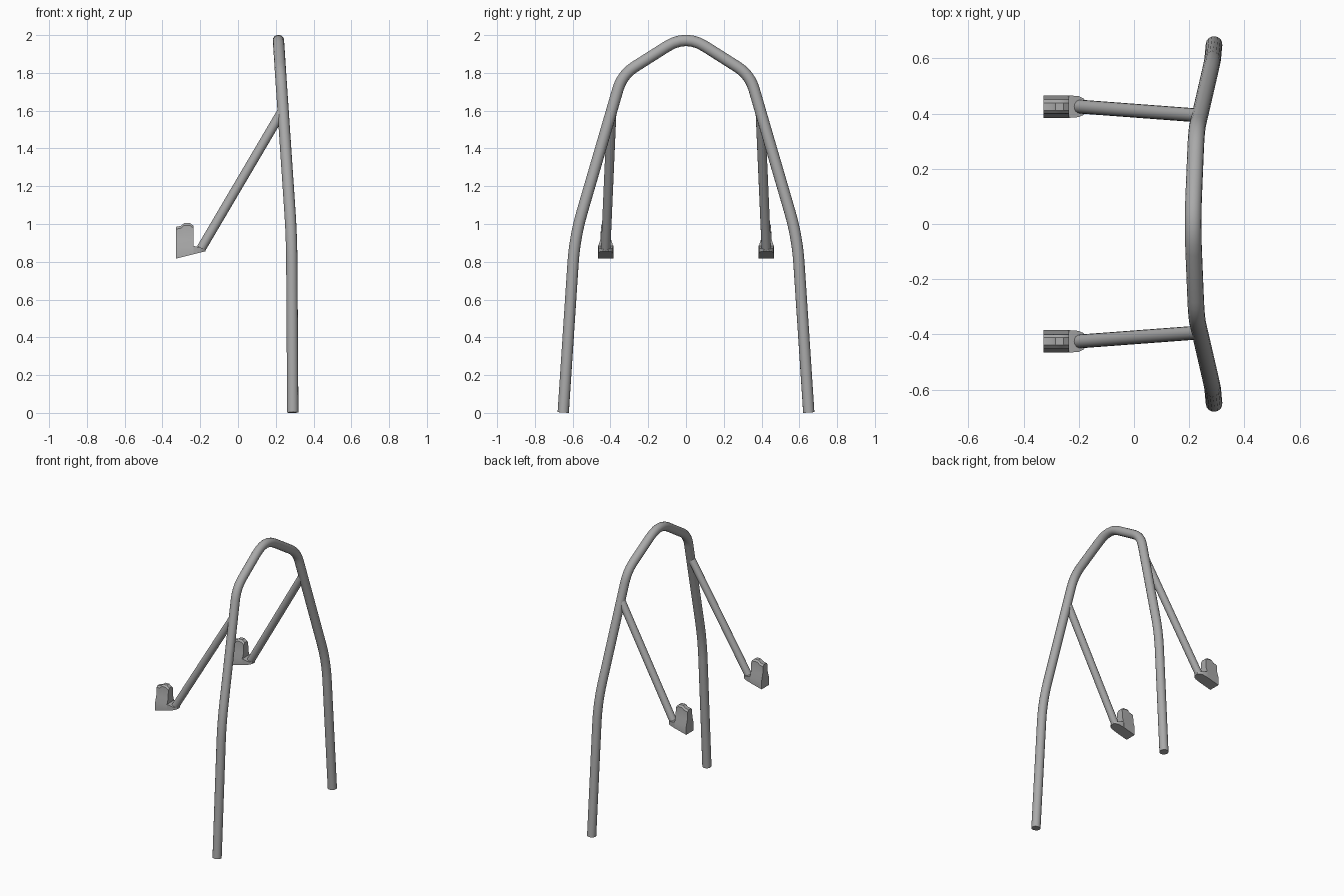
import bpy
import bmesh
from mathutils import Vector

cube = bpy.data.objects.get("Cube")
if cube:
    bpy.data.objects.remove(cube, do_unlink=True)

grey = bpy.data.materials.new("steel_grey")
grey.use_nodes = True
colour = (0.4, 0.4, 0.4, 1)
grey.diffuse_color = colour
grey.node_tree.nodes["Principled BSDF"].inputs["Base Color"].default_value = colour


def smooth(obj):
    bpy.ops.object.select_all(action="DESELECT")
    obj.select_set(True)
    bpy.context.view_layer.objects.active = obj
    bpy.ops.object.shade_smooth_by_angle(angle=0.6)


def fillet(points, lengths, steps=6):
    """Round the inner corners of a polyline."""
    path = [points[0]]
    for i, length in enumerate(lengths, 1):
        corner = points[i]
        a = corner + (points[i - 1] - corner).normalized() * length
        b = corner + (points[i + 1] - corner).normalized() * length
        for s in range(steps + 1):
            t = s / steps
            path.append(a.lerp(corner, t).lerp(corner.lerp(b, t), t))
    return path + [points[-1]]


def tube(name, path, radius):
    curve = bpy.data.curves.new(name, "CURVE")
    curve.dimensions = "3D"
    curve.bevel_depth = radius
    curve.bevel_resolution = 6
    curve.use_fill_caps = True
    spline = curve.splines.new("POLY")
    spline.points.add(len(path) - 1)
    for point, co in zip(spline.points, path):
        point.co = (*co, 1)
    obj = bpy.data.objects.new(name, curve)
    bpy.context.collection.objects.link(obj)
    curve.materials.append(grey)
    bpy.ops.object.select_all(action="DESELECT")
    obj.select_set(True)
    bpy.context.view_layer.objects.active = obj
    bpy.ops.object.convert(target="MESH")
    smooth(bpy.context.object)


def loft(name, sections):
    """Skin a row of cross-sections with equal point counts."""
    bm = bmesh.new()
    rings = [[bm.verts.new(p) for p in ring] for ring in sections]
    for r, s in zip(rings, rings[1:]):
        for i in range(len(r)):
            j = (i + 1) % len(r)
            bm.faces.new((r[i], r[j], s[j], s[i]))
    bm.faces.new(rings[0])
    bm.faces.new(rings[-1])
    bmesh.ops.recalc_face_normals(bm, faces=bm.faces)
    mesh = bpy.data.meshes.new(name)
    bm.to_mesh(mesh)
    bm.free()
    mesh.materials.append(grey)
    obj = bpy.data.objects.new(name, mesh)
    bpy.context.collection.objects.link(obj)
    smooth(obj)


def mirrored(x, y, half):
    """Closed cross-section from (offset, height) points of one half."""
    return ([(x, y + w, z) for w, z in half]
            + [(x, y - w, z) for w, z in reversed(half)])


# Main hoop, bent at the shoulders, upper corners and crown
side = [Vector((0.29, 0.65, 0.002)), Vector((0.284, 0.589, 0.93)),
        Vector((0.226, 0.338, 1.79))]
crown = Vector((0.212, 0, 2.004))
other = [Vector((p.x, -p.y, p.z)) for p in reversed(side)]
tube("main_hoop", fillet(side + [crown] + other,
                         [0.14, 0.08, 0.12, 0.08, 0.14]), 0.03)

for s, label in ((1, "rear"), (-1, "front")):
    y = s * 0.425

    # Diagonal brace
    tube(label + "_brace", [Vector((0.235, s * 0.393, 1.6)),
                            Vector((-0.195, y, 0.87))], 0.025)

    # Mounting foot: upright with a raised, narrowed top
    upright = []
    for x, top in ((-0.328, 0.985), (-0.302, 0.99), (-0.285, 1.005),
                   (-0.255, 1.005), (-0.235, 0.99)):
        low = 0.817 + (x + 0.328) * 0.25
        upright.append(mirrored(x, y, [(0.041, low), (0.041, 0.877),
                                       (0.028, 0.92), (0.025, top - 0.012),
                                       (0.014, top)]))
    loft(label + "_foot_upright", upright)

    # Foot toe under the brace end
    toe = [mirrored(x, y, [(w, low), (w, top)]) for x, w, low, top in (
        (-0.24, 0.041, 0.839, 0.885), (-0.2, 0.038, 0.849, 0.876),
        (-0.183, 0.03, 0.853, 0.87), (-0.172, 0.014, 0.856, 0.867))]
    loft(label + "_foot_toe", toe)
